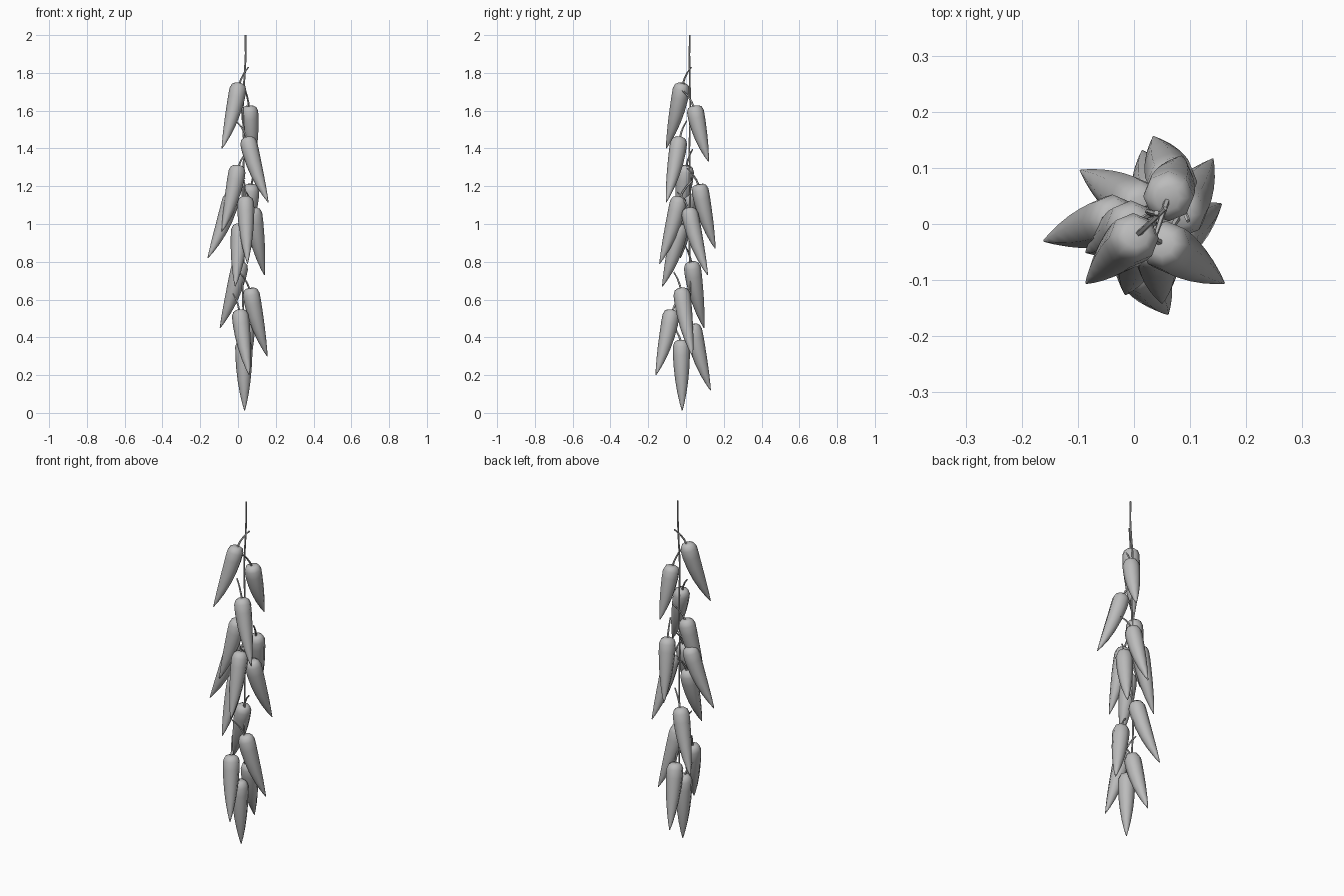
import bpy, bmesh, math
from mathutils import Vector

cube = bpy.data.objects.get("Cube")
if cube:
    bpy.data.objects.remove(cube)

grey = bpy.data.materials.new("plain grey")
grey.use_nodes = True
grey.diffuse_color = (0.5, 0.5, 0.5, 1)
grey.node_tree.nodes["Principled BSDF"].inputs["Base Color"].default_value = (0.5, 0.5, 0.5, 1)


def tube(name, path, sides):
    """Skin a list of (centre, radius) rings into a closed smooth tube."""
    bm = bmesh.new()
    rings = []
    for i, (c, r) in enumerate(path):
        axis = (path[min(i + 1, len(path) - 1)][0] - path[max(i - 1, 0)][0]).normalized()
        u = axis.cross(Vector((0, 1, 0))).normalized()
        v = axis.cross(u)
        angles = [math.tau * k / sides for k in range(sides)]
        rings.append([bm.verts.new(c + r * (u * math.cos(a) + v * math.sin(a))) for a in angles])
    for a, b in zip(rings, rings[1:]):
        for k in range(sides):
            n = (k + 1) % sides
            bm.faces.new((a[k], a[n], b[n], b[k]))
    bm.faces.new(rings[0])
    bm.faces.new(rings[-1])
    bmesh.ops.recalc_face_normals(bm, faces=bm.faces)
    mesh = bpy.data.meshes.new(name)
    bm.to_mesh(mesh)
    bm.free()
    mesh.materials.append(grey)
    obj = bpy.data.objects.new(name, mesh)
    bpy.context.collection.objects.link(obj)
    bpy.ops.object.select_all(action="DESELECT")
    obj.select_set(True)
    bpy.context.view_layer.objects.active = obj
    bpy.ops.object.shade_smooth_by_angle(angle=math.radians(50))
    return obj


def bend(a, b, c, t):
    return a * (1 - t) ** 2 + b * 2 * t * (1 - t) + c * t * t


# Pepper outline: share of length, radius
PROFILE = [(0, .022), (.025, .036), (.09, .045), (.22, .045), (.4, .041),
           (.58, .034), (.75, .024), (.9, .012), (1, .002)]


def pepper(number, top, tip):
    top, tip = Vector(top), Vector(tip)
    drop = tip - top
    # Body hangs nearly straight, then curves outward to its tip
    knee = top + Vector((drop.x * .3, drop.y * .3, drop.z * .5))
    tube(f"pepper_{number}", [(bend(top, knee, tip, t), r) for t, r in PROFILE], 8)
    # Stem leans back across the cord
    out = Vector((drop.x, drop.y, 0)).normalized()
    end = top - out * .07 + Vector((0, 0, .085))
    mid = top - out * .02 + Vector((0, 0, .045))
    base = top - Vector((0, 0, .015))
    stem = [(bend(base, mid, end, t), .006 - .002 * t) for t in (0, .33, .66, 1)]
    tube(f"stem_{number}", stem, 5)


# Top centre and tip of each pepper, from the highest down
PEPPERS = [
    ((.005, -.02, 1.745), (-.085, -.105, 1.40)),
    ((.06, .045, 1.625), (.085, .12, 1.33)),
    ((.05, -.035, 1.46), (.16, -.105, 1.115)),
    ((.0, .0, 1.31), (-.085, -.05, .96)),
    ((.07, .07, 1.21), (.035, .155, .87)),
    ((-.03, .01, 1.16), (-.16, -.03, .82)),
    ((.04, -.035, 1.145), (.05, -.14, .79)),
    ((.08, .015, 1.085), (.14, .115, .73)),
    ((.01, -.03, 1.0), (-.015, -.125, .67)),
    ((.015, .03, .80), (-.095, .095, .45)),
    ((.065, -.025, .66), (.155, .035, .30)),
    ((.01, -.075, .545), (.06, -.16, .20)),
    ((.045, .035, .47), (.015, .13, .12)),
    ((.03, -.025, .385), (.035, -.02, .012)),
]
for i, (top, tip) in enumerate(PEPPERS, 1):
    pepper(i, top, tip)

# Hanging cord, slightly wavy
cord = []
for i in range(17):
    z = 2 - 1.6 * i / 16
    sway = .004 * math.sin(i * 1.3)
    cord.append((Vector((.04 - .012 * min(1, i / 4) + sway, .02 - sway * .5, z)), .005))
tube("cord", cord, 6)
